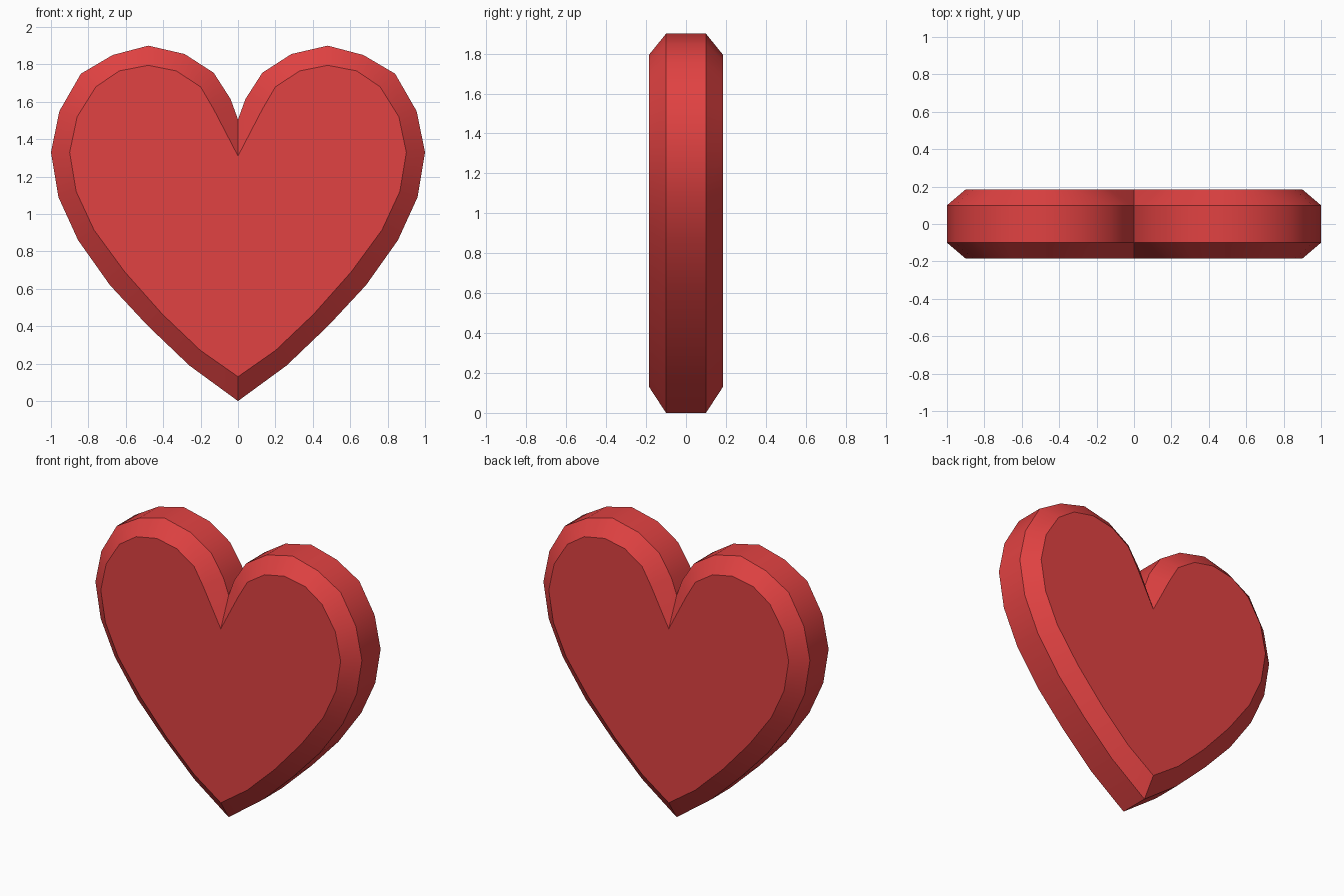
import bpy
import bmesh

# Remove the default cube
default_cube = bpy.data.objects.get("Cube")
if default_cube:
    bpy.data.objects.remove(default_cube, do_unlink=True)

# Half outlines (x, z) from the bottom tip round to the notch
rim_profile = [(0, 0), (.26, .19), (.485, .405), (.685, .62), (.855, .86),
               (.96, 1.09), (1, 1.33), (.955, 1.55), (.84, 1.75), (.67, 1.85),
               (.48, 1.9), (.285, 1.855), (.13, 1.755), (.04, 1.615), (0, 1.505)]
face_profile = [(0, .13), (.2, .27), (.405, .465), (.605, .69), (.77, .915),
                (.865, 1.12), (.9, 1.33), (.86, 1.52), (.76, 1.68), (.635, 1.765),
                (.48, 1.795), (.33, 1.765), (.2, 1.68), (.13, 1.56), (0, 1.31)]
RIM_Y = 0.1
FACE_Y = 0.185


def make_material(name, colour):
    material = bpy.data.materials.new(name)
    material.use_nodes = True
    material.diffuse_color = colour
    shader = material.node_tree.nodes["Principled BSDF"]
    shader.inputs["Base Color"].default_value = colour
    return material


def heart_loop(bm, half_profile, y):
    """Mirror a half outline into a closed ring of vertices at depth y."""
    mirrored = [(-x, z) for x, z in reversed(half_profile[1:-1])]
    return [bm.verts.new((x, y, z)) for x, z in half_profile + mirrored]


def bridge(bm, first, second):
    """Join two matching rings with a band of quads."""
    count = len(first)
    for i in range(count):
        j = (i + 1) % count
        bm.faces.new((first[i], first[j], second[j], second[i]))


# Heart body: flat front and back, bevelled borders, straight rim
bm = bmesh.new()
rings = [heart_loop(bm, face_profile, -FACE_Y),
         heart_loop(bm, rim_profile, -RIM_Y),
         heart_loop(bm, rim_profile, RIM_Y),
         heart_loop(bm, face_profile, FACE_Y)]
for near, far in zip(rings, rings[1:]):
    bridge(bm, near, far)
bm.faces.new(rings[0])
bm.faces.new(rings[-1])
bmesh.ops.recalc_face_normals(bm, faces=bm.faces)

mesh = bpy.data.meshes.new("heart")
bm.to_mesh(mesh)
bm.free()
mesh.materials.append(make_material("red", (0.75, 0.054, 0.054, 1)))
heart = bpy.data.objects.new("heart", mesh)
bpy.context.collection.objects.link(heart)

# Smooth round the bands, crisp at the bevels, tip and notch
bpy.ops.object.select_all(action="DESELECT")
heart.select_set(True)
bpy.context.view_layer.objects.active = heart
bpy.ops.object.shade_smooth_by_angle(angle=0.52)
